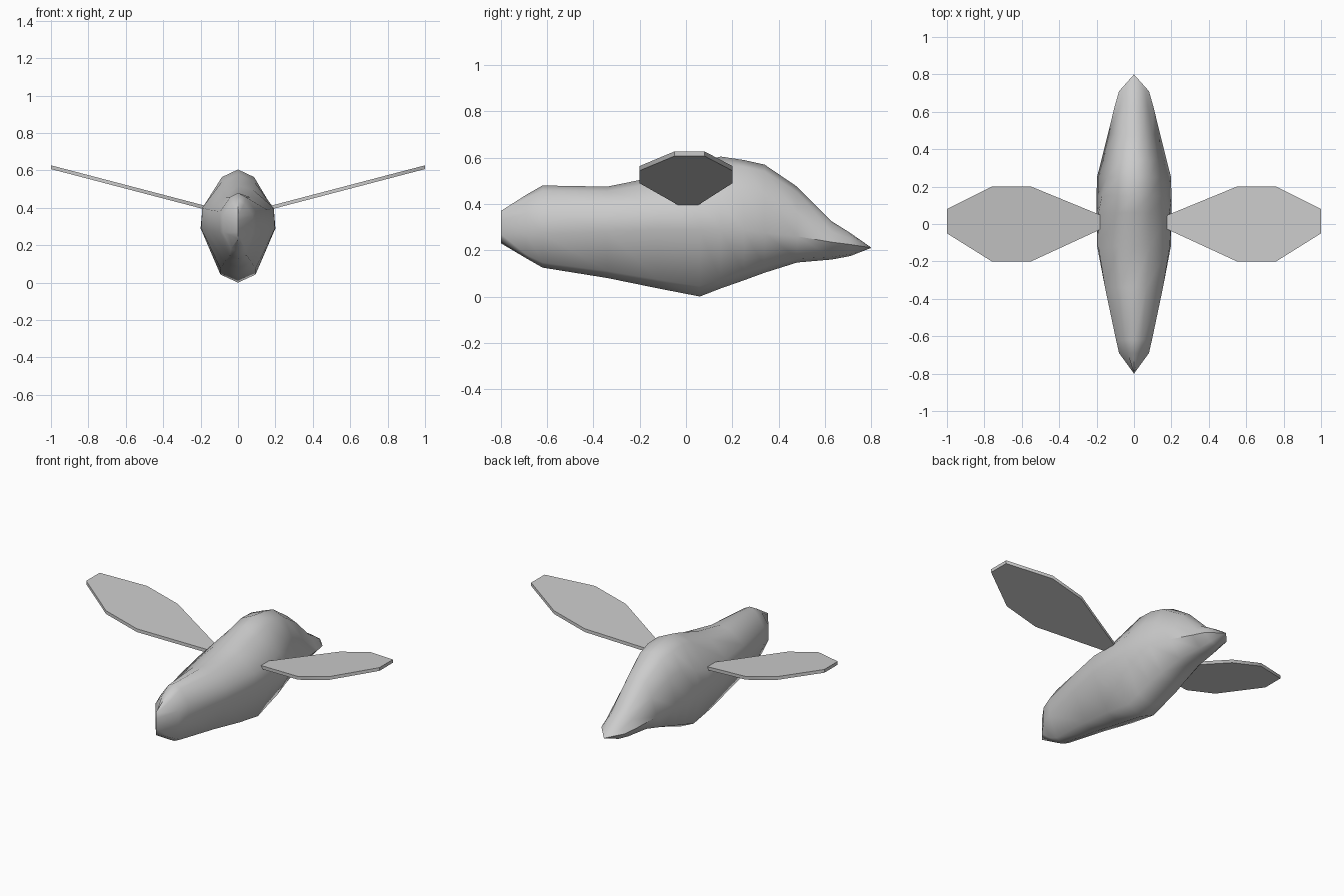
import bpy, bmesh
from math import radians

if "Cube" in bpy.data.objects:
    bpy.data.objects.remove(bpy.data.objects["Cube"])


def finish(bm, name, angle):
    bmesh.ops.remove_doubles(bm, verts=bm.verts, dist=0.001)
    bmesh.ops.recalc_face_normals(bm, faces=bm.faces)
    mesh = bpy.data.meshes.new(name)
    bm.to_mesh(mesh)
    bm.free()
    ob = bpy.data.objects.new(name, mesh)
    bpy.context.collection.objects.link(ob)
    bpy.ops.object.select_all(action='DESELECT')
    ob.select_set(True)
    bpy.context.view_layer.objects.active = ob
    bpy.ops.object.shade_smooth_by_angle(angle=radians(angle))
    return ob


# Body stations: y, half width, top, bottom, shoulder z, flank z, shoulder width ratio
stations = [
    (-0.80, 0.000, 0.37, 0.23, 0.33, 0.27, 1.00),
    (-0.69, 0.080, 0.44, 0.165, 0.36, 0.27, 1.00),
    (-0.62, 0.096, 0.48, 0.125, 0.38, 0.27, 1.00),
    (-0.34, 0.155, 0.475, 0.08, 0.39, 0.28, 1.00),
    (-0.12, 0.197, 0.52, 0.035, 0.40, 0.29, 0.97),
    (0.06, 0.200, 0.58, 0.00, 0.40, 0.29, 0.95),
    (0.15, 0.200, 0.605, 0.035, 0.42, 0.29, 0.86),
    (0.25, 0.198, 0.59, 0.07, 0.46, 0.29, 0.72),
    (0.34, 0.175, 0.57, 0.103, 0.44, 0.275, 0.72),
    (0.48, 0.140, 0.475, 0.147, 0.365, 0.26, 0.72),
    (0.63, 0.103, 0.325, 0.16, 0.28, 0.235, 0.72),
    (0.71, 0.080, 0.275, 0.175, 0.25, 0.225, 0.75),
    (0.80, 0.000, 0.212, 0.210, 0.211, 0.211, 1.00),
]

# Body: ten-sided rings lofted along y
bm = bmesh.new()
rings = []
for y, w, top, bot, zh, zl, r in stations:
    half = [(0.43 * w, top - 0.22 * (top - zh)), (r * w, zh),
            (w, zl), (0.47 * w, bot + 0.15 * (zl - bot))]
    loop = [(0, top)] + half + [(0, bot)] + [(-x, z) for x, z in reversed(half)]
    rings.append([bm.verts.new((x, y, z)) for x, z in loop])
for a, b in zip(rings, rings[1:]):
    for i in range(10):
        j = (i + 1) % 10
        bm.faces.new((a[i], a[j], b[j], b[i]))
finish(bm, "body", 60)

# Wings: thin plates rising outwards; x stations with front and back edges
wing = [(0.16, -0.02, 0.04), (0.55, -0.20, 0.20), (0.76, -0.20, 0.20), (1.0, -0.05, 0.08)]
for side, name in ((1, "right_wing"), (-1, "left_wing")):
    bm = bmesh.new()
    rings = []
    for x, y0, y1 in wing:
        z = 0.405 + (x - 0.19) * 0.262
        rings.append([bm.verts.new((side * x, y, z + dz)) for y, dz in
                      ((y0, -0.01), (y1, -0.01), (y1, 0.01), (y0, 0.01))])
    for a, b in zip(rings, rings[1:]):
        for i in range(4):
            j = (i + 1) % 4
            bm.faces.new((a[i], a[j], b[j], b[i]))
    bm.faces.new(rings[0])
    bm.faces.new(rings[-1])
    finish(bm, name, 40)
